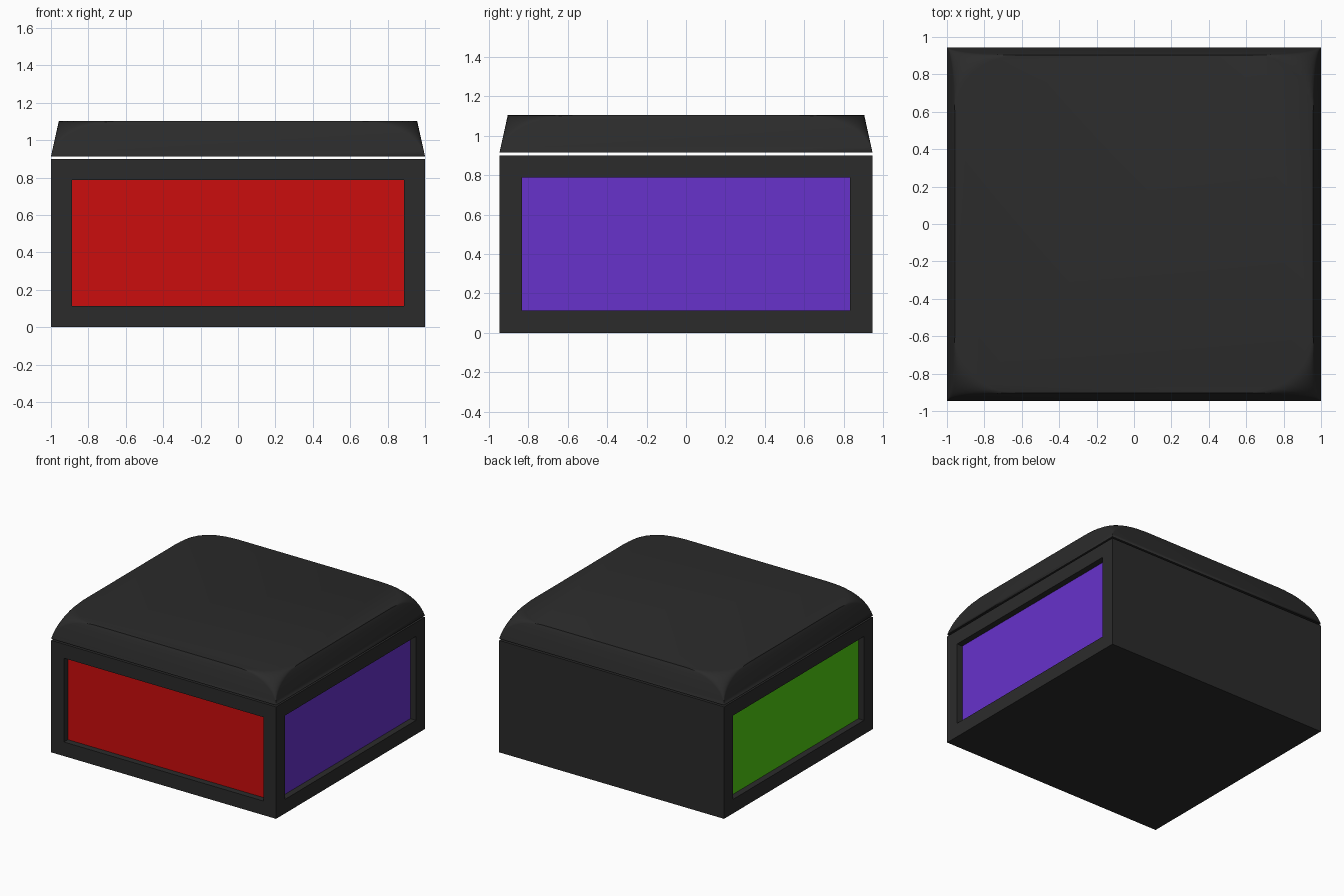
import bpy, bmesh, math

if "Cube" in bpy.data.objects:
    bpy.data.objects.remove(bpy.data.objects["Cube"])

HX, HY = 1.0, 0.945          # half width and half depth


def material(name, rgb):
    m = bpy.data.materials.new(name)
    m.diffuse_color = (*rgb, 1)
    m.use_nodes = True
    m.node_tree.nodes["Principled BSDF"].inputs["Base Color"].default_value = m.diffuse_color
    return m


def finish(bm, name, mats):
    bmesh.ops.remove_doubles(bm, verts=bm.verts[:], dist=1e-4)
    bmesh.ops.recalc_face_normals(bm, faces=bm.faces[:])
    me = bpy.data.meshes.new(name)
    bm.to_mesh(me)
    bm.free()
    ob = bpy.data.objects.new(name, me)
    bpy.context.collection.objects.link(ob)
    for m in mats:
        me.materials.append(m)
    return ob


dark = material("dark", (0.024, 0.024, 0.024))
red = material("red", (0.6, 0.004, 0.004))
purple = material("purple", (0.135, 0.032, 0.6))
green = material("green", (0.08, 0.6, 0.006))

# Body box with a recessed coloured panel on the front, right and left
bm = bmesh.new()
bmesh.ops.create_cube(bm, size=1)
for v in bm.verts:
    v.co = (v.co.x * 2 * HX, v.co.y * 2 * HY, (v.co.z + 0.5) * 0.9)
bm.normal_update()
panels = {(0, -1): 1, (1, 0): 2, (-1, 0): 3}
for f in bm.faces[:]:
    n = f.normal.copy()
    slot = panels.get((round(n.x), round(n.y)))
    if slot:
        bmesh.ops.inset_region(bm, faces=[f], thickness=0.16)
        # second ring of faces becomes the recess walls
        bmesh.ops.inset_region(bm, faces=[f], thickness=0, depth=0)
        for v in f.verts:
            v.co -= n * 0.05
        f.material_index = slot
finish(bm, "body", [dark, red, purple, green])

# Lid: tapered slab whose corners round off from a point up to a wide radius
Z0, H, R, TAPER, RINGS, SEG = 0.913, 0.19, 0.33, 0.042, 10, 8
bm = bmesh.new()
rings = []
for i in range(RINGS + 1):
    a = math.pi / 2 * i / RINGS
    t, r = math.sin(a), R * (1 - math.cos(a))
    ring = []
    for q, (sx, sy) in enumerate(((1, 1), (-1, 1), (-1, -1), (1, -1))):
        cx, cy = sx * (HX - TAPER * t - r), sy * (HY - TAPER * t - r)
        for k in range(SEG + 1):
            b = math.pi / 2 * (q + k / SEG)
            ring.append(bm.verts.new((cx + r * math.cos(b), cy + r * math.sin(b), Z0 + H * t)))
    rings.append(ring)
n = len(rings[0])
for lo, hi in zip(rings, rings[1:]):
    for j in range(n):
        bm.faces.new((lo[j], lo[(j + 1) % n], hi[(j + 1) % n], hi[j]))
bm.faces.new(rings[-1])
bm.faces.new([rings[0][q * (SEG + 1)] for q in range(4)][::-1])
lid = finish(bm, "lid", [dark])
bpy.context.view_layer.objects.active = lid
lid.select_set(True)
bpy.ops.object.shade_smooth_by_angle(angle=math.radians(30))
